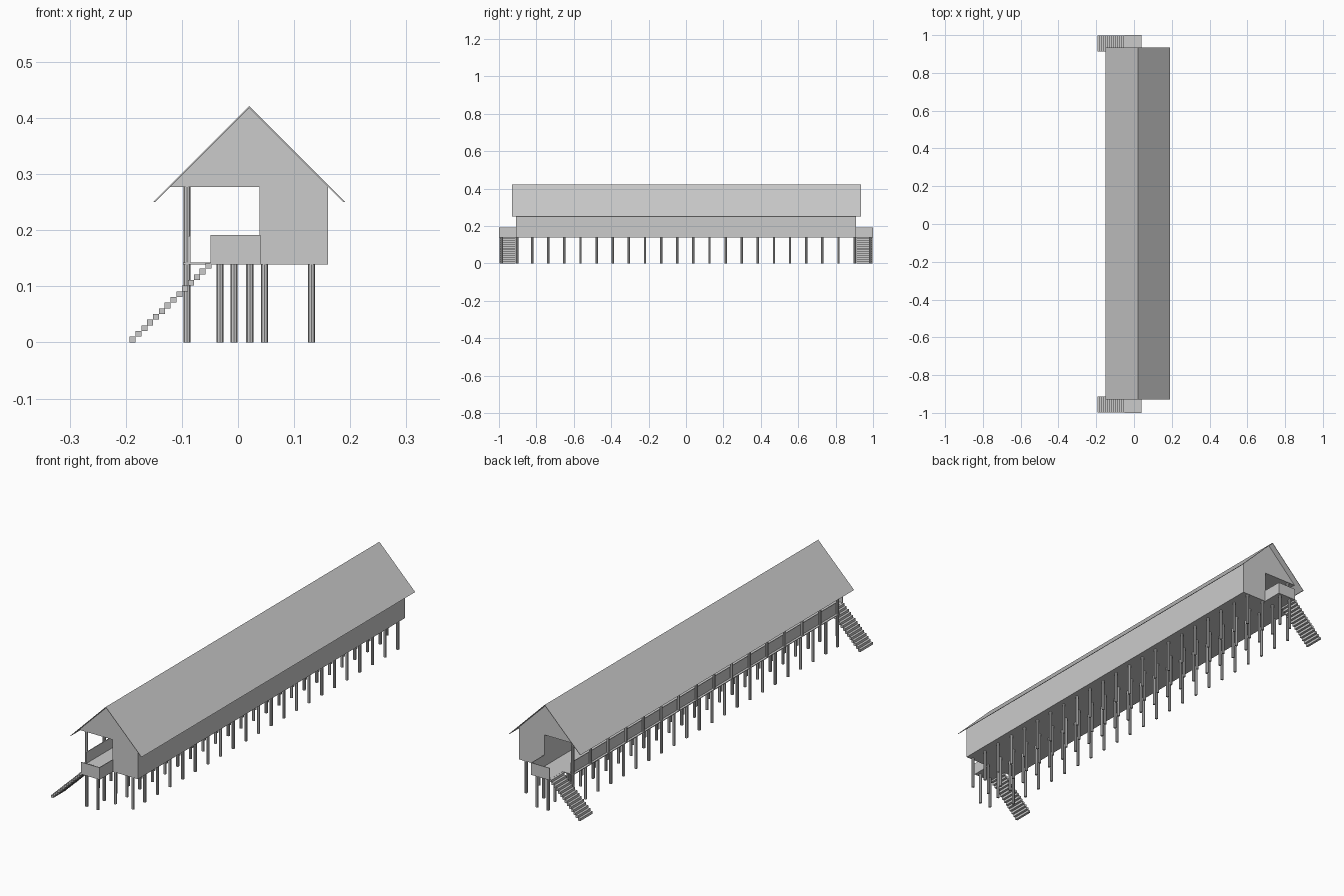
import bpy, bmesh

if "Cube" in bpy.data.objects:
    bpy.data.objects.remove(bpy.data.objects["Cube"])

def finish(name, bm):
    me = bpy.data.meshes.new(name)
    bmesh.ops.recalc_face_normals(bm, faces=bm.faces)
    bm.to_mesh(me)
    bm.free()
    ob = bpy.data.objects.new(name, me)
    bpy.context.collection.objects.link(ob)
    return ob

def add_box(bm, x0, x1, y0, y1, z0, z1):
    vs = bmesh.ops.create_cube(bm, size=1)["verts"]
    for v in vs:
        v.co.x = x1 if v.co.x > 0 else x0
        v.co.y = y1 if v.co.y > 0 else y0
        v.co.z = z1 if v.co.z > 0 else z0

def box(name, *dims):
    bm = bmesh.new()
    add_box(bm, *dims)
    return finish(name, bm)

def prism(name, profile, y0, y1):
    """Extrude an (x, z) outline along y."""
    bm = bmesh.new()
    f = bm.faces.new([bm.verts.new((x, y0, z)) for x, z in profile])
    r = bmesh.ops.extrude_face_region(bm, geom=[f])
    for v in r["geom"]:
        if isinstance(v, bmesh.types.BMVert):
            v.co.y = y1
    return finish(name, bm)

def posts(name, points, z0, z1, r=0.0063):
    bm = bmesh.new()
    for x, y in points:
        vs = bmesh.ops.create_cone(bm, cap_ends=True, segments=8, radius1=r,
                                   radius2=r, depth=z1 - z0)["verts"]
        bmesh.ops.translate(bm, verts=vs, vec=(x, y, (z0 + z1) / 2))
    return finish(name, bm)

FLOOR, EAVE, END = 0.142, 0.277, 0.91

# Floor, enclosed rooms and gallery railing
box("floor", -0.098, 0.16, -END, END, FLOOR - 0.003, FLOOR)
box("rooms", 0.038, 0.16, -END, END, FLOOR, EAVE)
box("gallery_rail", -0.088, -0.085, -END, END, FLOOR, 0.19)

# Closed attic with gable ends, and the overhanging roof sheets
prism("attic", [(-0.121, EAVE), (0.161, EAVE), (0.02, 0.418)], -END, END)
prism("roof", [(-0.151, 0.25), (0.02, 0.421), (0.191, 0.25),
               (0.188, 0.25), (0.02, 0.418), (-0.148, 0.25)], -0.93, 0.935)

# Stilts under the house, four rows
ys = [-0.909 + 0.0862 * i for i in range(22)]
ys[0], ys[-1] = -0.902, 0.902
posts("stilts", [(x, y) for x in (-0.091, -0.007, 0.047, 0.131) for y in ys], 0, FLOOR - 0.002)

# Gallery posts carrying the eave
posts("gallery_posts", [(-0.091, -0.902 + 1.804 * i / 15) for i in range(16)], FLOOR - 0.002, EAVE)

# Entrance platform and stairs at each end
for s, end in ((-1, "front"), (1, "back")):
    def span(a, b):
        return tuple(sorted((s * a, s * b)))
    bm = bmesh.new()
    add_box(bm, -0.049, 0.04, *span(END, 1.0), FLOOR - 0.003, FLOOR)
    add_box(bm, -0.049, 0.04, *span(0.997, 1.0), FLOOR, 0.191)
    add_box(bm, 0.037, 0.04, *span(END, 0.997), FLOOR, 0.191)
    finish(end + "_platform", bm)
    posts(end + "_platform_stilts", [(-0.032, s * 0.985), (0.021, s * 0.985)], 0, FLOOR - 0.002)

    bm = bmesh.new()
    for i in range(14):
        x, z = -0.193 + 0.0104 * i, 0.0101 * i
        add_box(bm, x, x + 0.0106, *span(0.912, 0.998), z, z + 0.0103)
    finish(end + "_stairs", bm)
